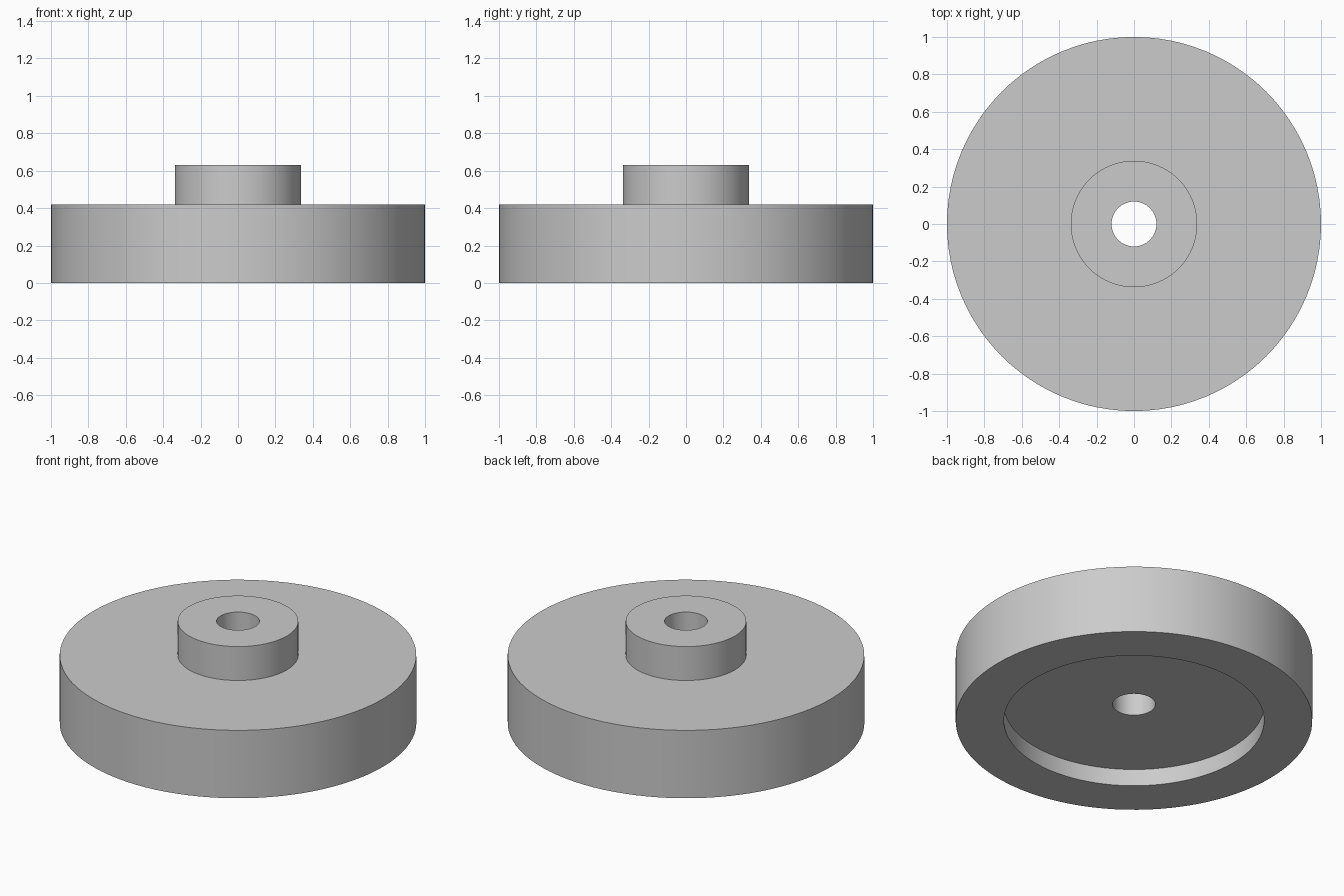
import bpy
import bmesh
import math
from mathutils import Matrix, Vector

cube = bpy.data.objects.get("Cube")
if cube:
    bpy.data.objects.remove(cube, do_unlink=True)

SEGMENTS = 96

# Plain grey metal
grey = bpy.data.materials.new("plain_grey")
grey.use_nodes = True
colour = (0.6, 0.6, 0.6, 1.0)
grey.diffuse_color = colour
grey.node_tree.nodes["Principled BSDF"].inputs["Base Color"].default_value = colour


def lathe(name, profile):
    """Revolve a closed (radius, height) profile around the z axis."""
    bm = bmesh.new()
    rings = []
    for i in range(SEGMENTS):
        turn = Matrix.Rotation(math.tau * i / SEGMENTS, 3, "Z")
        rings.append([bm.verts.new(turn @ Vector((r, 0, z))) for r, z in profile])
    count = len(profile)
    for i, ring in enumerate(rings):
        after = rings[(i + 1) % SEGMENTS]
        for j in range(count):
            k = (j + 1) % count
            bm.faces.new((ring[j], after[j], after[k], ring[k]))
    bmesh.ops.recalc_face_normals(bm, faces=bm.faces)
    mesh = bpy.data.meshes.new(name)
    bm.to_mesh(mesh)
    bm.free()
    mesh.materials.append(grey)
    obj = bpy.data.objects.new(name, mesh)
    bpy.context.collection.objects.link(obj)
    bpy.ops.object.select_all(action="DESELECT")
    obj.select_set(True)
    bpy.context.view_layer.objects.active = obj
    bpy.ops.object.shade_smooth_by_angle(angle=math.radians(30))
    return obj


outer, recess, hub, bore = 1.0, 0.73, 0.338, 0.12
recess_top, disc_top, hub_top = 0.105, 0.42, 0.63

# Disc with stepped hub, through bore and recessed underside
lathe("hubbed_disc", [
    (outer, 0), (outer, disc_top),
    (hub, disc_top), (hub, hub_top),
    (bore, hub_top), (bore, recess_top),
    (recess, recess_top), (recess, 0),
])
